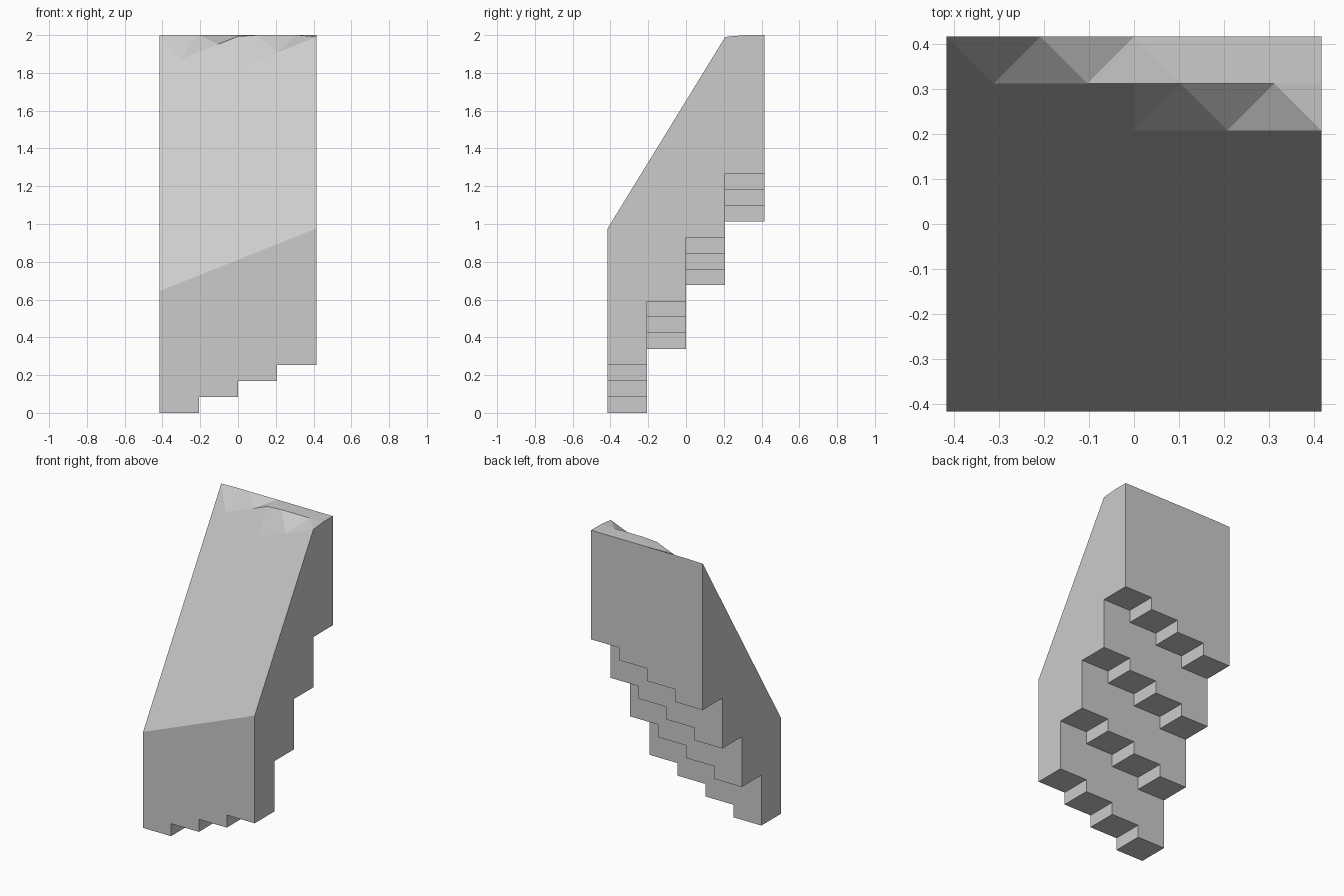
import bpy, bmesh

if "Cube" in bpy.data.objects:
    bpy.data.objects.remove(bpy.data.objects["Cube"])

W = 0.83            # footprint width
N, M = 8, 4         # top facets per side, bottom steps per side
F, S = W / N, W / M


def top(i, j):
    """Sloped plane capped at z = 2, sampled on the facet grid."""
    z = min(2.0, 0.645 + 0.0414 * i + 0.169 * j)
    return (-W / 2 + i * F, -W / 2 + j * F, z)


def base(i, j):
    """Height of the stepped underside."""
    return 0.0843 * i + 0.338 * j


bm = bmesh.new()


def face(pts):
    bm.faces.new([bm.verts.new(p) for p in pts])


def wall(upper, z0):
    """Vertical face hanging from an upper edge, listed right to left."""
    a, b = upper[0], upper[-1]
    face(list(upper) + [(b[0], b[1], z0), (a[0], a[1], z0)])


# faceted top, diagonals alternating
for i in range(N):
    for j in range(N):
        a, b, c, d = top(i, j), top(i + 1, j), top(i + 1, j + 1), top(i, j + 1)
        if (i + j) % 2 == 0:
            face((a, b, c)), face((a, c, d))
        else:
            face((a, b, d)), face((b, c, d))

# stepped underside with risers, and outer walls
for i in range(M):
    for j in range(M):
        x0, y0, z = -W / 2 + i * S, -W / 2 + j * S, base(i, j)
        x1, y1 = x0 + S, y0 + S
        face(((x0, y0, z), (x0, y1, z), (x1, y1, z), (x1, y0, z)))
        p, q = 2 * i, 2 * j
        if i < M - 1:
            zx = base(i + 1, j)
            wall([(x1, y1, zx), (x1, y0, zx)], z)
        else:
            wall([top(N, q + k) for k in (2, 1, 0)], z)
        if j < M - 1:
            zy = base(i, j + 1)
            wall([(x0, y1, zy), (x1, y1, zy)], z)
        else:
            wall([top(p + k, N) for k in (0, 1, 2)], z)
        if i == 0:
            wall([top(0, q + k) for k in (0, 1, 2)], z)
        if j == 0:
            wall([top(p + k, 0) for k in (2, 1, 0)], z)

bmesh.ops.remove_doubles(bm, verts=bm.verts, dist=1e-5)
mesh = bpy.data.meshes.new("stepped_block")
bm.to_mesh(mesh)
bm.free()
bpy.context.collection.objects.link(bpy.data.objects.new("stepped_block", mesh))
